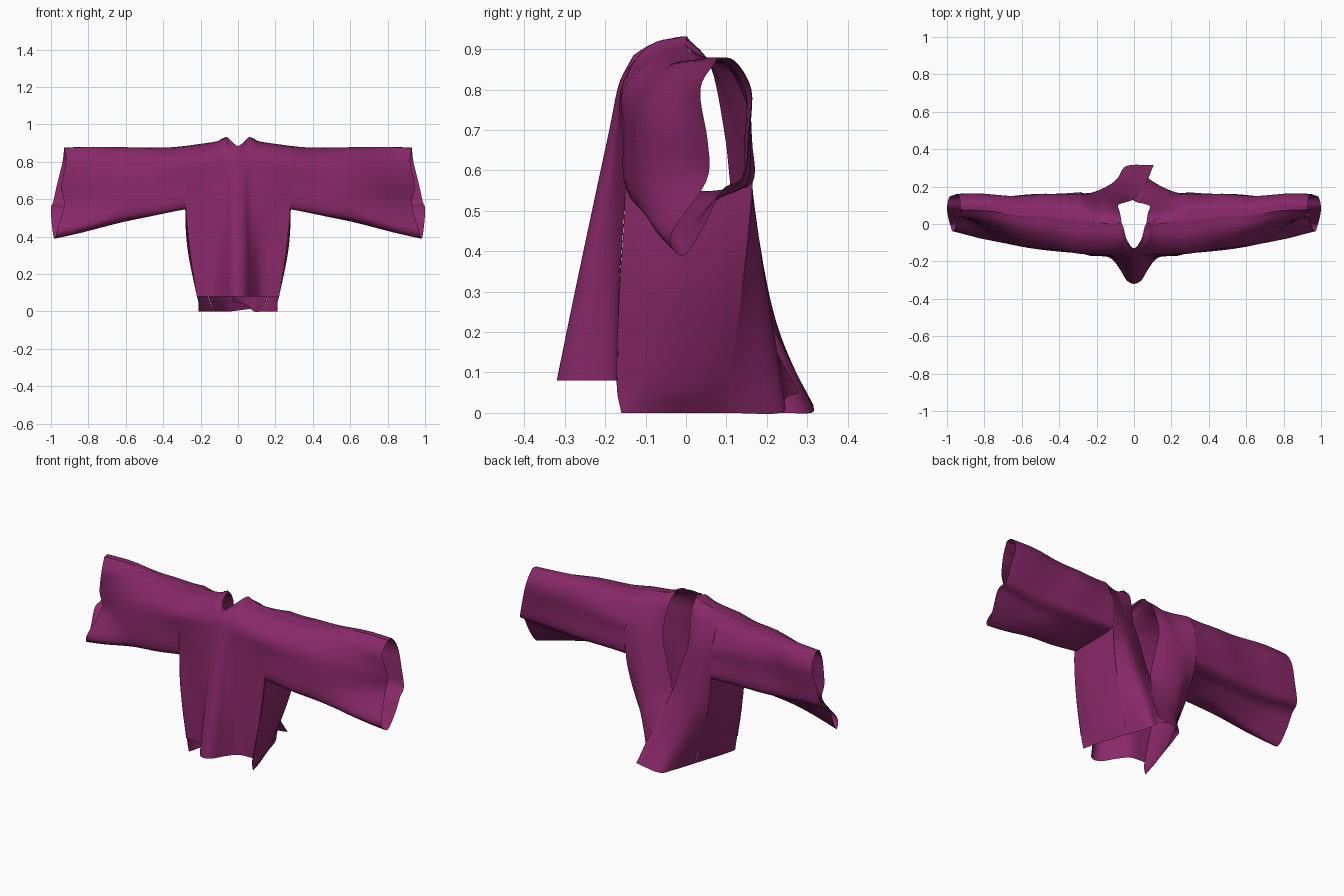
import bpy, math
from mathutils import Vector

cloth = bpy.data.materials.new("plum_cloth")
cloth.diffuse_color = (0.25, 0.022, 0.14, 1)


def spline(pts, n=5):
    """Catmull-Rom through the points, open ended."""
    p = [Vector(q) for q in pts]
    p = [2 * p[0] - p[1]] + p + [2 * p[-1] - p[-2]]
    out = []
    for i in range(1, len(p) - 2):
        a, b, c, d = p[i - 1:i + 3]
        for k in range(n):
            t = k / n
            out.append(0.5 * (2 * b + (c - a) * t + (2 * a - 5 * b + 4 * c - d) * t ** 2
                              + (3 * b - a - 3 * c + d) * t ** 3))
    out.append(p[-2])
    return out


def loft(name, stations, side=1, ripple=0.0):
    """Smooth cloth sheet through a row of station curves."""
    rows = [spline(s) for s in stations]
    cols = [spline(c) for c in zip(*rows)]
    w = len(cols[0])
    verts = []
    for c in cols:
        for v in c:
            fade = max(0, min(1, (abs(v.x) - 0.28) * 5))
            wob = ripple * fade * math.sin(16 * v.x + 9 * v.z)
            verts.append((side * v.x, v.y + wob, v.z + 0.4 * wob))
    faces = []
    for i in range(len(cols) - 1):
        for j in range(w - 1):
            a = i * w + j
            f = (a, a + 1, a + w + 1, a + w)
            faces.append(f if side > 0 else f[::-1])
    me = bpy.data.meshes.new(name)
    me.from_pydata(verts, [], faces)
    me.materials.append(cloth)
    me.shade_smooth()
    ob = bpy.data.objects.new(name, me)
    bpy.context.collection.objects.link(ob)
    return ob


def flip(st):
    return [(-x, y, z) for x, y, z in st]


# Front panel: hem to shoulder ridge, centre to side, with a hanging centre fold
half = [
    [(0, -.32, .08), (0, -.275, .3), (0, -.22, .56), (0, -.19, .7), (0, -.17, .8), (0, -.155, .84), (0, -.13, .885)],
    [(.04, -.30, .08), (.04, -.26, .3), (.035, -.21, .56), (.035, -.183, .7), (.035, -.165, .8), (.035, -.145, .85), (.04, -.08, .915)],
    [(.08, -.235, .08), (.075, -.215, .3), (.07, -.185, .56), (.07, -.17, .7), (.07, -.155, .82), (.07, -.09, .91), (.065, 0, .932)],
    [(.13, -.18, .08), (.13, -.175, .3), (.14, -.17, .56), (.14, -.165, .7), (.14, -.155, .82), (.13, -.08, .89), (.12, 0, .908)],
    [(.22, -.17, .08), (.255, -.165, .3), (.28, -.15, .56), (.28, -.155, .7), (.28, -.155, .8), (.28, -.08, .87), (.28, .02, .885)],
]
loft("front_panel", [flip(s) for s in half[:0:-1]] + half)

# Back wrap flaps: the left one lies outside and ends in a pointed tip
side_edge = [(-.13, .1, 0), (-.2, .125, .2), (-.255, .15, .4), (-.28, .165, .57), (-.28, .155, .75), (-.28, .1, .86), (-.28, .02, .885)]
middle = [(-.085, .235, 0), (-.13, .21, .2), (-.17, .185, .4), (-.19, .16, .57), (-.195, .13, .72), (-.18, .07, .85), (-.12, 0, .908)]
outer_inset = [(-.04, .31, 0), (-.04, .235, .19), (-.08, .175, .39), (-.12, .145, .57), (-.14, .12, .71), (-.12, .06, .865), (-.09, 0, .922)]
outer_edge = [(.105, .315, .02), (.06, .21, .22), (0, .135, .4), (-.05, .115, .57), (-.085, .1, .7), (-.075, .06, .86), (-.065, 0, .932)]
loft("outer_back_flap", [side_edge, middle, outer_inset, outer_edge])
tuck = lambda st: [(x, y - max(0, .05 * (.5 - z)) - .006 * (z < .8), z) for x, y, z in st]
inner_inset = [(-.045, .245, .035)] + tuck(outer_inset)[1:]
inner_edge = [(.02, .28, .05)] + tuck(outer_edge)[1:]
loft("inner_back_flap", [side_edge, middle, inner_inset, inner_edge], -1)

# Side panels below the armpits, hems running straight in towards the back
sides = [
    [(.21, -.16, 0), (.215, -.172, .08), (.255, -.165, .3), (.275, -.155, .45), (.28, -.15, .56)],
    [(.188, -.075, 0), (.218, -.07, .08), (.265, -.06, .3), (.28, -.06, .45), (.282, -.06, .55)],
    [(.158, .015, 0), (.195, .03, .08), (.25, .06, .3), (.275, .06, .45), (.282, .07, .55)],
    [(.13, .1, 0), (.16, .111, .08), (.23, .138, .3), (.265, .155, .45), (.28, .165, .57)],
]

# Wide sleeves: rings starting at the ridge, going down the back and up the front
shoulder = [(.02, .885), (.1, .86), (.155, .75), (.162, .68), (.165, .57), (.08, .55),
            (0, .55), (-.08, .55), (-.15, .56), (-.155, .7), (-.155, .8), (-.08, .87)]
elbow = [(.05, .88), (.11, .865), (.152, .79), (.15, .68), (.145, .57), (.08, .53),
         (.02, .49), (-.04, .475), (-.115, .5), (-.115, .62), (-.09, .76), (-.02, .855)]
cuff = [(.93, .08, .875), (.93, .12, .872), (.938, .16, .8), (.965, .152, .69), (.988, .138, .585), (1, .085, .55),
        (.995, .04, .46), (.982, -.008, .388), (.965, -.04, .44), (.93, .045, .57), (.945, .05, .67), (.92, .035, .8)]
ring = lambda x, r: [(x, y, z) for y, z in r]
upper = [((a[0] * 2 + b[0]) / 3, (a[1] * 2 + b[1]) / 3 - (.008 if i in (0, 1, 11) else 0))
         for i, (a, b) in enumerate(zip(shoulder, elbow))]
rings = [r + r[:1] for r in (ring(.28, shoulder), ring(.4, upper), ring(.62, elbow), cuff)]

for label, s in (("right", 1), ("left", -1)):
    loft(label + "_side_panel", sides, s)
    loft(label + "_sleeve", rings, s, 0.005)
